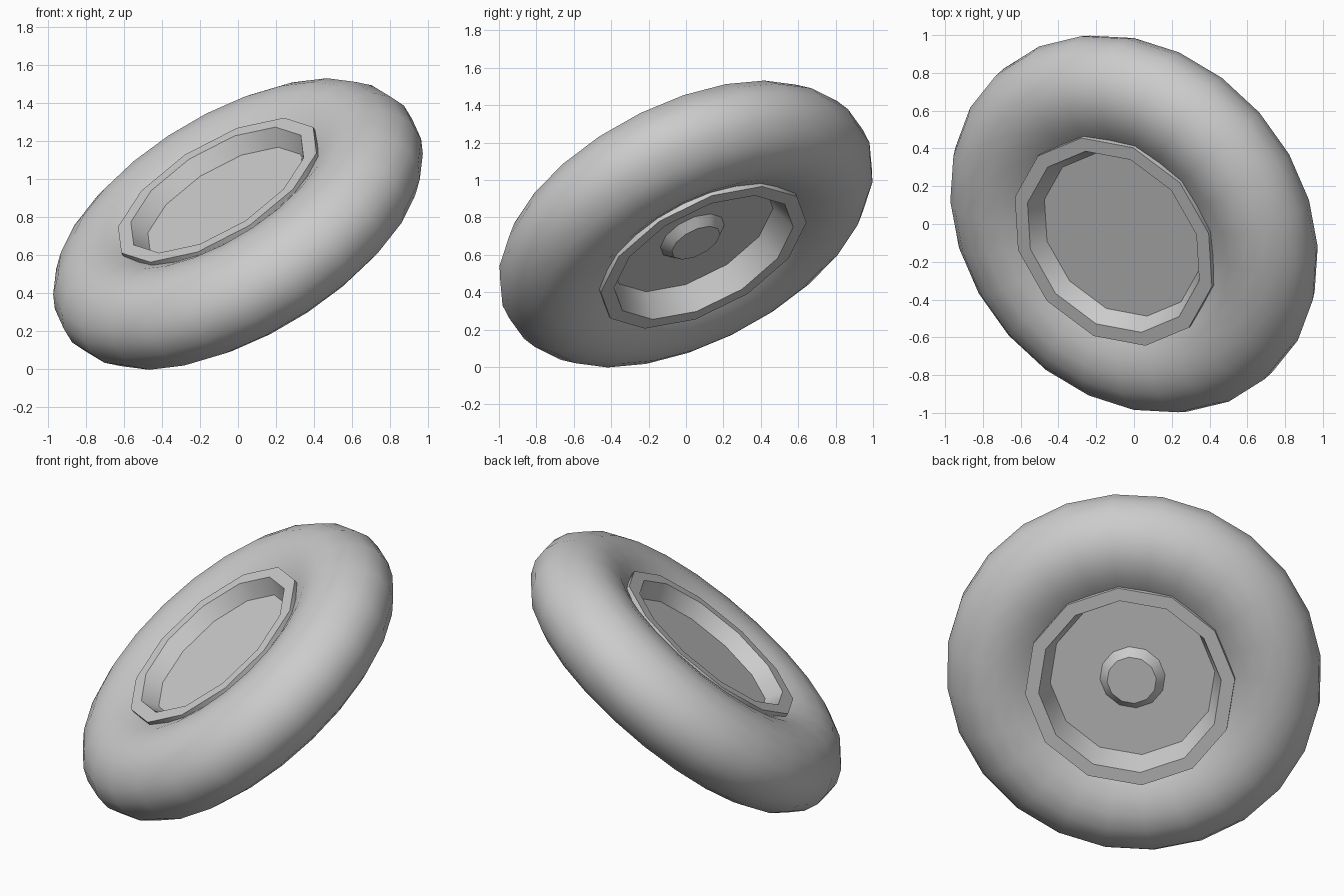
import bpy, bmesh, math
from mathutils import Matrix, Vector

cube = bpy.data.objects.get("Cube")
if cube:
    bpy.data.objects.remove(cube)

grey = bpy.data.materials.new("plain grey")
grey.use_nodes = True
colour = (0.6, 0.6, 0.6, 1)
grey.diffuse_color = colour
grey.node_tree.nodes["Principled BSDF"].inputs["Base Color"].default_value = colour

# Tilted wheel frame: local z is the axle, local x points at the first rim corner
axle = Vector((-0.475, -0.41, 0.778)).normalized()
corner = Vector((-0.281, 0.909, 0.307))
corner = (corner - axle * corner.dot(axle)).normalized()
frame = Matrix((corner, axle.cross(corner), axle)).transposed().to_4x4()
frame.translation = (0, 0, 0.765)


def lathe(name, profile, sides, angle, closed=False):
    """Spin (radius, height) points around the axle."""
    bm = bmesh.new()
    verts = [bm.verts.new((r, 0, h)) for r, h in profile]
    pairs = list(zip(verts, verts[1:]))
    if closed:
        pairs.append((verts[-1], verts[0]))
    edges = [bm.edges.new(p) for p in pairs]
    bmesh.ops.spin(bm, geom=verts + edges, cent=(0, 0, 0), axis=(0, 0, 1),
                   angle=math.tau, steps=sides, use_duplicate=False)
    bmesh.ops.remove_doubles(bm, verts=bm.verts, dist=0.0005)
    bmesh.ops.recalc_face_normals(bm, faces=bm.faces)
    mesh = bpy.data.meshes.new(name)
    bm.to_mesh(mesh)
    bm.free()
    mesh.materials.append(grey)
    obj = bpy.data.objects.new(name, mesh)
    bpy.context.collection.objects.link(obj)
    obj.matrix_world = frame
    bpy.ops.object.select_all(action='DESELECT')
    obj.select_set(True)
    bpy.context.view_layer.objects.active = obj
    bpy.ops.object.shade_smooth_by_angle(angle=math.radians(angle))
    return obj


# Tyre: rounded ring, mirrored about its middle
half = [(0.56, 0.185), (0.60, 0.207), (0.68, 0.243), (0.78, 0.262), (0.88, 0.25),
        (0.97, 0.203), (1.04, 0.125), (1.073, 0.045)]
lathe("tyre", half + [(r, -h) for r, h in reversed(half)], 24, 50, closed=True)

# Rim: raised lips with a dished recess on each side
lathe("rim", [(0, 0.136), (0.475, 0.136), (0.527, 0.23), (0.605, 0.23),
              (0.605, -0.23), (0.527, -0.23), (0.475, -0.082), (0, -0.082)], 12, 32)

# Hub: small tapered boss in the underside recess
lathe("hub_boss", [(0, -0.08), (0.19, -0.08), (0.142, -0.13), (0, -0.13)], 12, 32)
